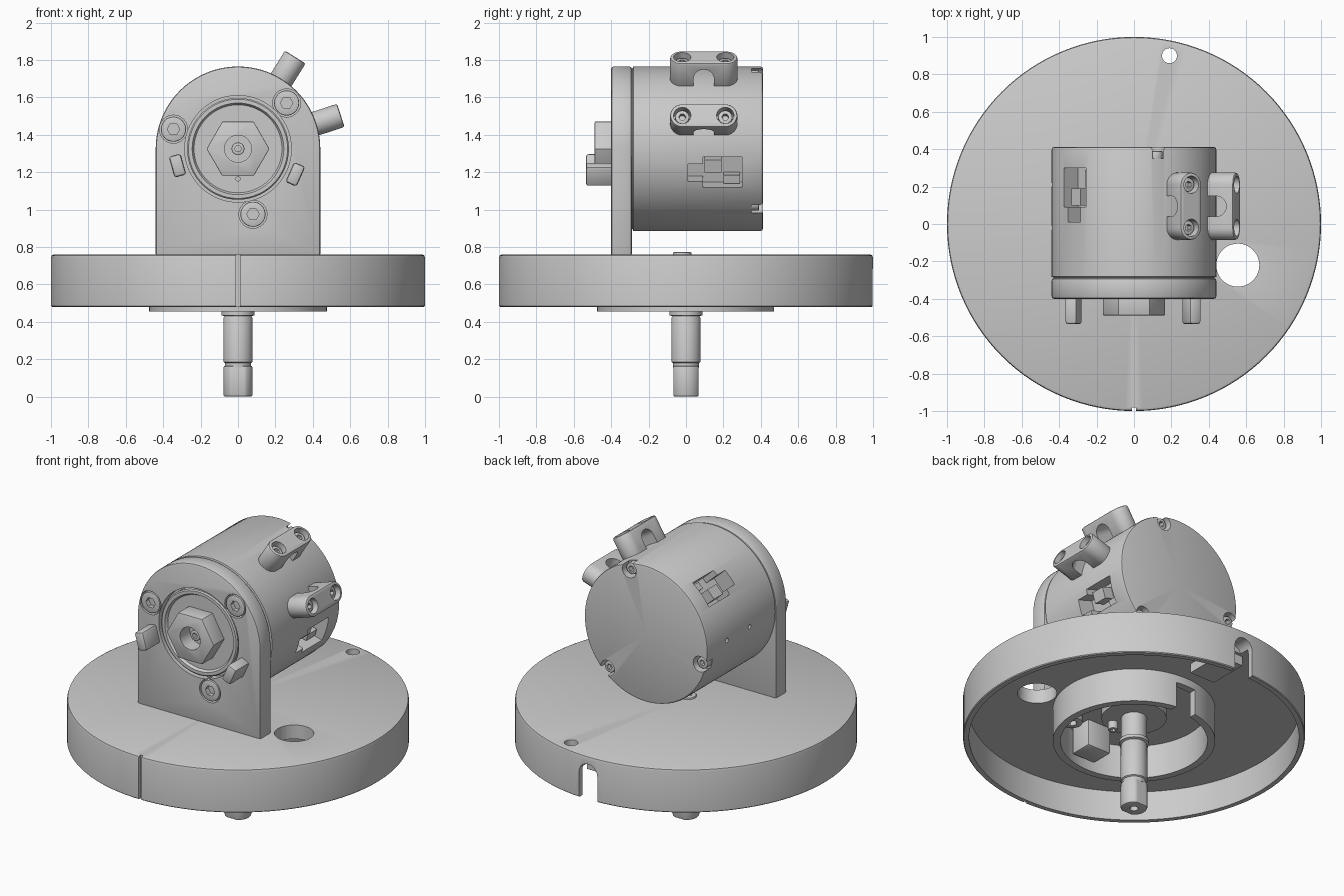
import bpy, bmesh
from math import cos, sin, pi, radians
from mathutils import Matrix, Vector

cube = bpy.data.objects.get("Cube")
if cube:
    bpy.data.objects.remove(cube, do_unlink=True)

GREY = (0.6, 0.6, 0.6, 1)
metal = bpy.data.materials.new("plain_grey")
metal.use_nodes = True
metal.diffuse_color = GREY
metal.node_tree.nodes["Principled BSDF"].inputs["Base Color"].default_value = GREY

AXIS_Z = 1.325                       # height of the drum axis
UP = Matrix.Identity(4)
FRONT = Matrix.Translation((0, 0, AXIS_Z)) @ Matrix.Rotation(pi / 2, 4, 'X')
BACK = Matrix.Translation((0, 0, AXIS_Z)) @ Matrix.Rotation(pi, 4, 'Z') @ Matrix.Rotation(pi / 2, 4, 'X')
parts = []


def at(frame, x=0, y=0, z=0):
    return frame @ Matrix.Translation((x, y, z))


def radial(deg):
    """Frame on the drum axis: local x along depth, local z pointing outward."""
    a = radians(deg)
    m = Matrix(((0, -sin(a), cos(a)), (1, 0, 0), (0, cos(a), sin(a)))).to_4x4()
    m.translation = (0, 0, AXIS_Z)
    return m


def finish(name, bm, frame, bevel):
    bmesh.ops.recalc_face_normals(bm, faces=bm.faces)
    mesh = bpy.data.meshes.new(name)
    bm.to_mesh(mesh)
    bm.free()
    mesh.transform(frame)
    mesh.materials.append(metal)
    ob = bpy.data.objects.new(name, mesh)
    bpy.context.collection.objects.link(ob)
    parts.append(ob)
    if bevel:
        mod = ob.modifiers.new("edge", 'BEVEL')
        mod.width, mod.segments, mod.limit_method = bevel, 2, 'ANGLE'
        mod.angle_limit = radians(40)
        apply(ob, mod)
    return ob


def apply(ob, mod):
    bpy.context.view_layer.objects.active = ob
    bpy.ops.object.modifier_apply(modifier=mod.name)


def lathe(name, profile, frame=UP, steps=96):
    bm = bmesh.new()
    vs = [bm.verts.new((r, 0, z)) for r, z in profile]
    es = [bm.edges.new(p) for p in zip(vs, vs[1:])]
    bmesh.ops.spin(bm, geom=vs + es, cent=(0, 0, 0), axis=(0, 0, 1), angle=2 * pi, steps=steps)
    bmesh.ops.remove_doubles(bm, verts=bm.verts, dist=1e-5)
    return finish(name, bm, frame, 0)


def prism(name, outline, z0, z1, frame=UP, bevel=0):
    bm = bmesh.new()
    face = bm.faces.new([bm.verts.new((x, y, z0)) for x, y in outline])
    top = bmesh.ops.extrude_face_region(bm, geom=[face])["geom"]
    bmesh.ops.translate(bm, vec=(0, 0, z1 - z0), verts=[v for v in top if isinstance(v, bmesh.types.BMVert)])
    return finish(name, bm, frame, bevel)


def arc(r, a0, a1, n, cx=0, cy=0):
    return [(cx + r * cos(radians(a0 + (a1 - a0) * i / n)),
             cy + r * sin(radians(a0 + (a1 - a0) * i / n))) for i in range(n + 1)]


def circle(r, n=32):
    return arc(r, 0, 360, n)[:-1]


def rect(x0, x1, y0, y1):
    return [(x0, y0), (x1, y0), (x1, y1), (x0, y1)]


def arch(w, y0, top):
    return [(-w, y0), (w, y0)] + arc(w, 0, 180, 16, 0, top - w)


def cut(ob, outline, z0, z1, frame=UP):
    cutter = prism("cutter", outline, z0, z1, frame)
    parts.remove(cutter)
    mod = ob.modifiers.new("cut", 'BOOLEAN')
    mod.operation, mod.solver, mod.object = 'DIFFERENCE', 'EXACT', cutter
    apply(ob, mod)
    bpy.data.objects.remove(cutter, do_unlink=True)


def socket_screw(name, frame, r, z0, z1):
    head = prism(name, circle(r), z0, z1, frame, 0.006)
    cut(head, circle(r * 0.5, 6), z1 - 0.03, z1 + 0.01, frame)


# Round base: hollow underneath, with an inner ring and central boss
base = lathe("base", [(0, .76), (.985, .76), (.996, .755), (1, .742), (1, .485), (.995, .48),
                      (.965, .48), (.965, .67), (.475, .67), (.475, .455), (.43, .455),
                      (.43, .67), (.19, .67), (.19, .61), (0, .61)], steps=128)
cut(base, circle(.115, 48), .4, .9, at(UP, .555, -.22))
cut(base, circle(.04), .4, .9, at(UP, .19, .9))
cut(base, rect(-.01, .01, -1.1, -.98), .4, .9)
STAND = Matrix.Rotation(pi / 2, 4, 'X')
cut(base, arch(.065, .3, .71), -1.1, -.9, STAND)
cut(base, rect(-.07, .07, .4, .62), -.55, -.4, STAND)

# Fittings under and on the base
prism("rear_pad", rect(-.09, .09, .62, .88), .61, .69)
prism("inner_block", rect(-.04, .13, -.41, -.26), .5, .69, bevel=.012)
socket_screw("inner_screw", at(UP @ Matrix.Rotation(pi, 4, 'X'), .3, .21), .065, -.69, -.56)
socket_screw("boss_screw", at(UP @ Matrix.Rotation(pi, 4, 'X'), .06, .12), .03, -.63, -.56)
socket_screw("base_screw", at(UP, 0, -.02), .05, .74, .772)

# Stepped shaft with a flatted tip
lathe("shaft", [(0, .63), (.075, .63), (.075, .455), (.088, .455), (.088, .435), (.073, .43),
                (.078, .42), (.078, .185), (.07, .18), (.07, .155), (0, .155)], steps=48)
tip = prism("shaft_tip", [(x, max(-.068, min(.068, y))) for x, y in circle(.078, 48)], 0, .165, bevel=.01)
cut(tip, circle(.025, 16), -.01, .04)

# Upright bracket plate with a round top
bracket = prism("bracket", [(-.44, .75 - AXIS_Z), (.44, .75 - AXIS_Z)] + arc(.44, 0, 180, 64),
                .29, .4, FRONT, .012)
cut(bracket, circle(.285, 96), .35, .45, FRONT)
for x, z in ((-.345, 1.43), (.26, 1.57), (.08, .975)):
    f = at(FRONT, x, z - AXIS_Z)
    cut(bracket, circle(.075), .36, .45, f)
    socket_screw("bracket_screw", f, .067, .34, .4)

# Stop tabs, set along the tangent
for a in (195.5, -24):
    f = FRONT @ Matrix.Rotation(radians(a), 4, 'Z')
    prism("stop_tab", rect(.303, .368, -.058, .058), .38, .535, f, .014)

# Hub with hexagon nut and bolt tip
hub = lathe("hub", [(0, .33), (.272, .33), (.272, .39), (.265, .397), (.245, .397), (.235, .38), (0, .38)], FRONT)
cut(hub, circle(.012, 12), .36, .4, at(FRONT, 0, -.16))
nut = prism("hex_nut", circle(.168, 6), .36, .488, FRONT, .004)
cut(nut, circle(.072), .39, .5, FRONT)
bolt = prism("bolt_tip", circle(.034), .36, .44, FRONT, .005)
cut(bolt, circle(.018, 6), .41, .45, FRONT)

# Drum housing
drum = lathe("drum", [(0, -.412), (.425, -.412), (.436, -.408), (.44, -.397), (.44, .282),
                      (.43, .285), (.43, .295), (0, .295)], FRONT, 128)
for a in (-17, 137):
    f = radial(a)
    cut(drum, rect(.09, .3, -.085, .085), .33, .5, f)
    cut(drum, rect(.01, .1, -.05, .05), .33, .5, f)
    prism("window_insert", rect(.1, .19, -.01, .06), .32, .4, f)
    prism("window_rail", rect(.2, .29, -.075, -.03), .32, .385, f)
for y in (.21, -.02):
    cut(drum, circle(.014, 12), .38, .5, at(radial(180), y))

# Rear cover screws in open rim pockets
for a in (73, -47, 193):
    x, z = .4 * cos(radians(a)), .4 * sin(radians(a))
    f = at(BACK, -x, z)
    cut(drum, circle(.05), .35, .45, f)
    socket_screw("cover_screw", f, .037, .34, .39)

# Cable clamps: rounded bars bridged over an arch, two screws each
for a in (58, 18):
    f = radial(a)
    stadium = arc(.065, -90, 90, 16, .115) + arc(.065, 90, 270, 16, -.115)
    clamp = prism("cable_clamp", stadium, .42, .578, at(f, .095), .01)
    cut(clamp, arch(.054, .35, .54), -.1, .1, at(f, .095) @ Matrix.Rotation(pi / 2, 4, 'X'))
    for s in (-1, 1):
        g = at(f, .095 + s * .115)
        cut(clamp, circle(.046), .51, .6, g)
        socket_screw("clamp_screw", g, .038, .5, .55)

# Smooth round surfaces, keep edges crisp
bpy.ops.object.select_all(action='DESELECT')
for ob in parts:
    ob.select_set(True)
bpy.context.view_layer.objects.active = base
bpy.ops.object.shade_smooth_by_angle(angle=radians(30))
